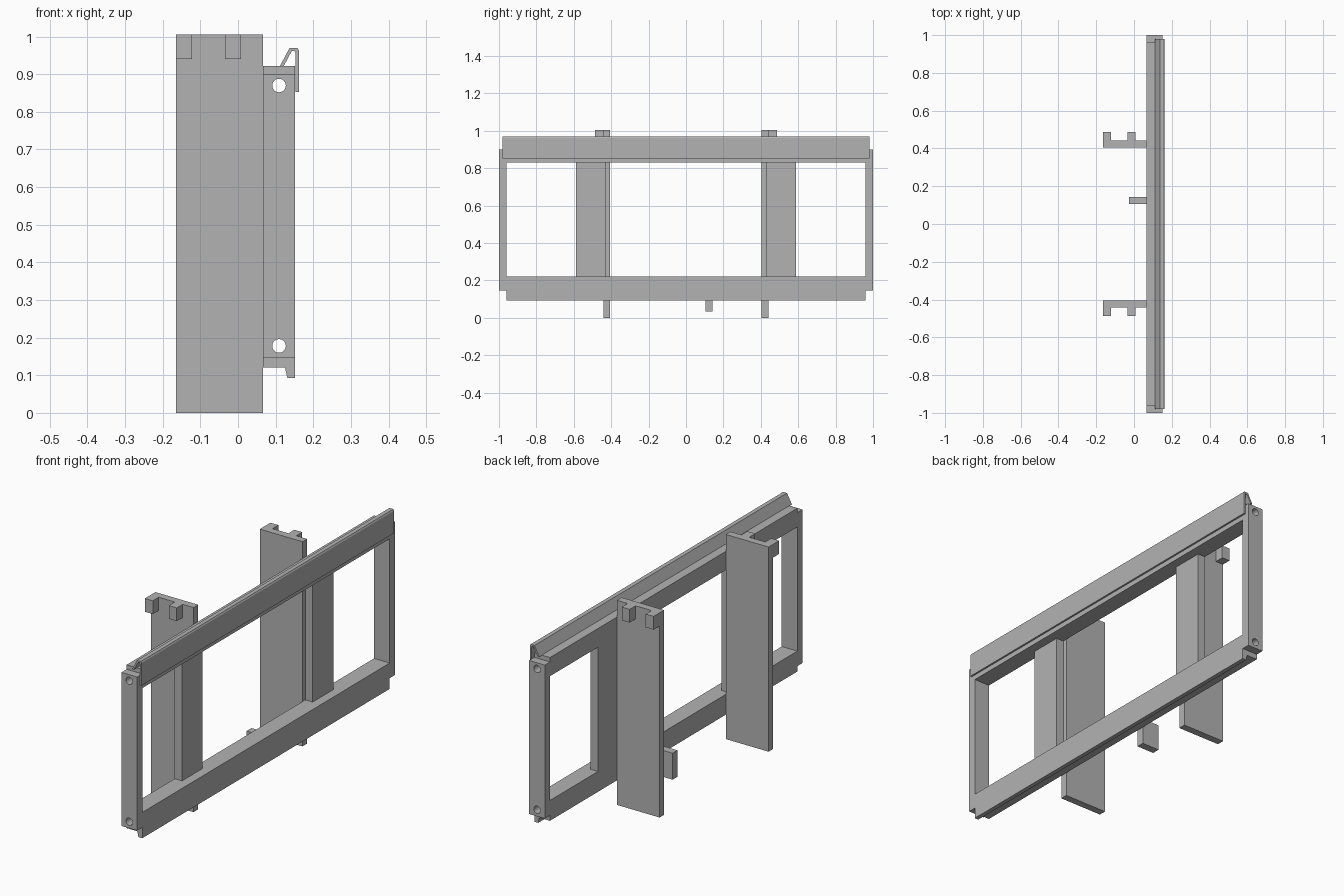
import bpy
import bmesh
import math
from mathutils import Matrix

cube = bpy.data.objects.get("Cube")
if cube:
    bpy.data.objects.remove(cube, do_unlink=True)

GREY = (0.45, 0.45, 0.45, 1.0)
grey = bpy.data.materials.new("plain_grey")
grey.use_nodes = True
grey.diffuse_color = GREY
grey.node_tree.nodes["Principled BSDF"].inputs["Base Color"].default_value = GREY


def finish(name, bm):
    bmesh.ops.recalc_face_normals(bm, faces=bm.faces)
    mesh = bpy.data.meshes.new(name)
    bm.to_mesh(mesh)
    bm.free()
    mesh.materials.append(grey)
    obj = bpy.data.objects.new(name, mesh)
    bpy.context.collection.objects.link(obj)
    return obj


def extrude_profile(name, points, y0, y1):
    """Closed x-z outline swept along y."""
    bm = bmesh.new()
    face = bm.faces.new([bm.verts.new((x, y0, z)) for x, z in points])
    swept = bmesh.ops.extrude_face_region(bm, geom=[face])["geom"]
    verts = [v for v in swept if isinstance(v, bmesh.types.BMVert)]
    bmesh.ops.translate(bm, verts=verts, vec=(0, y1 - y0, 0))
    return finish(name, bm)


def box(name, x0, x1, y0, y1, z0, z1):
    y0, y1 = sorted((y0, y1))
    return extrude_profile(name, [(x0, z0), (x1, z0), (x1, z1), (x0, z1)], y0, y1)


def bore(obj, z):
    """Drill a round hole along y through the part."""
    bm = bmesh.new()
    spin = Matrix.Translation((HOLE_X, 0, z)) @ Matrix.Rotation(math.pi / 2, 4, "X")
    bmesh.ops.create_cone(bm, cap_ends=True, segments=32, radius1=0.018,
                          radius2=0.018, depth=3, matrix=spin)
    cutter = finish("hole_cutter", bm)
    mod = obj.modifiers.new("hole", "BOOLEAN")
    mod.operation, mod.solver, mod.object = "DIFFERENCE", "EXACT", cutter
    bpy.context.view_layer.update()
    graph = bpy.context.evaluated_depsgraph_get()
    cut = bpy.data.meshes.new_from_object(obj.evaluated_get(graph))
    obj.modifiers.clear()
    obj.data = cut
    bpy.data.objects.remove(cutter, do_unlink=True)


BACK, FRONT = 0.067, 0.152      # frame depth in x
RAIL_END = 0.96
LOW, HIGH = 0.22, 0.83          # window opening in z
HOLE_X, HOLE_LOW, HOLE_HIGH = 0.109, 0.178, 0.87

# Frame rails, the lower one with a hanging lip
lower_rail = extrude_profile(
    "lower_rail",
    [(BACK, 0.12), (0.125, 0.12), (0.131, 0.093), (FRONT, 0.093),
     (FRONT, LOW), (BACK, LOW)], -RAIL_END, RAIL_END)
upper_rail = box("upper_rail", BACK, FRONT, -RAIL_END, RAIL_END, HIGH, 0.922)
bore(lower_rail, HOLE_LOW)
bore(upper_rail, HOLE_HIGH)

# Folded hook strip over the upper rail
extrude_profile(
    "hook_strip",
    [(0.111, 0.921), (0.137, 0.97), (0.158, 0.97), (0.162, 0.963),
     (0.162, 0.853), (0.153, 0.853), (0.153, 0.957), (0.150, 0.962),
     (0.143, 0.962), (0.121, 0.921)], -0.98, 0.98)

for side, label in ((1, "back"), (-1, "front")):
    # End posts with a hole near each end
    post = box(label + "_post", BACK, FRONT, side * RAIL_END, side, 0.146, 0.90)
    bore(post, HOLE_LOW)
    bore(post, HOLE_HIGH)
    # Upright plates with two tabs at the top, and the struts inside the frame
    box(label + "_plate", -0.165, BACK, side * 0.405, side * 0.441, 0, 1.005)
    for n, x in enumerate((-0.165, -0.035)):
        box(f"{label}_tab_{n + 1}", x, x + 0.043, side * 0.441, side * 0.487, 0.94, 1.005)
    box(label + "_strut", BACK, 0.107, side * 0.427, side * 0.587, LOW, HIGH)

# Small stop block behind the lower rail
box("stop_block", -0.027, BACK, 0.105, 0.143, 0.035, 0.165)
